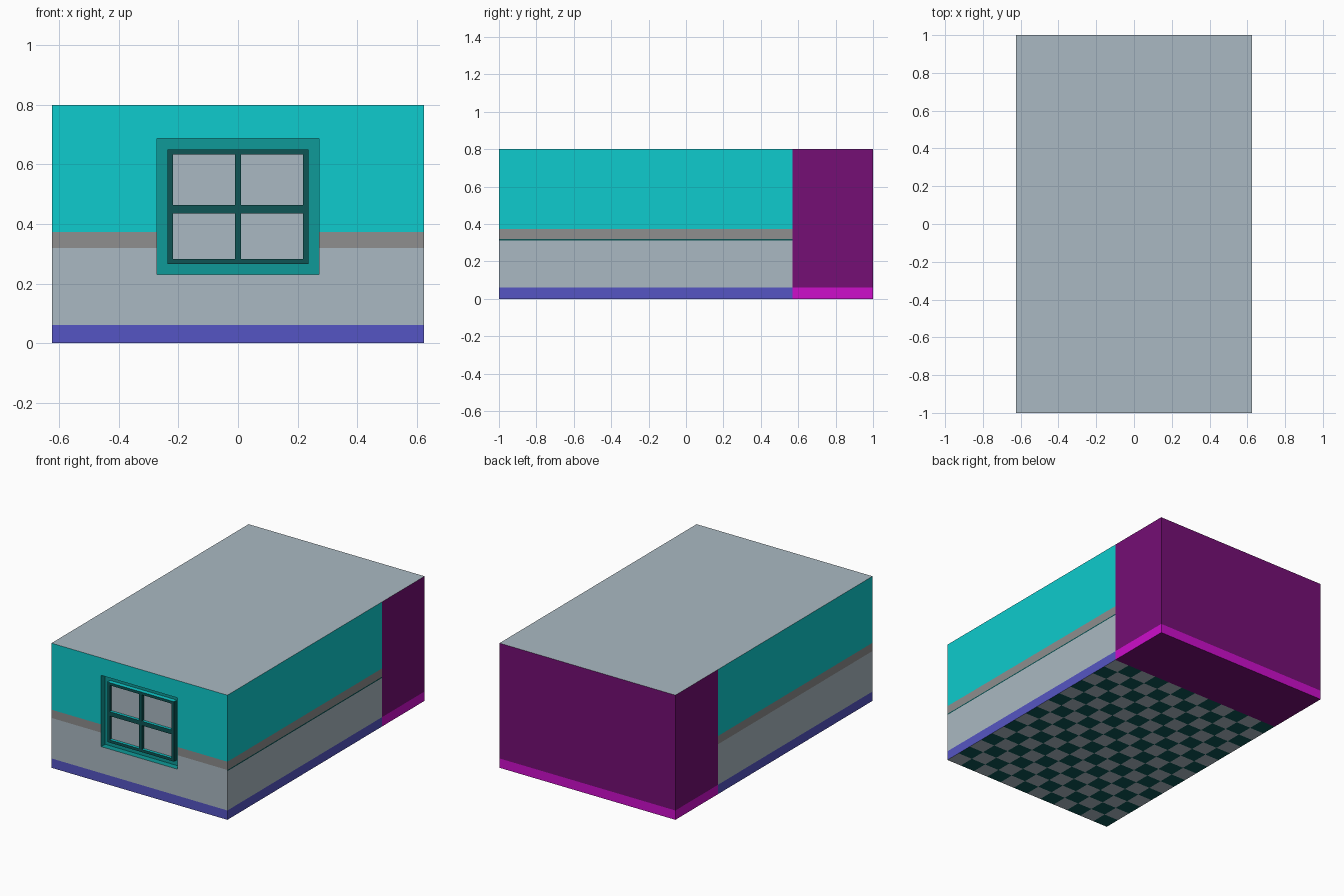
import bpy, bmesh
from mathutils import Vector, Matrix

if "Cube" in bpy.data.objects:
    bpy.data.objects.remove(bpy.data.objects["Cube"])

W, L, H = 0.625, 1.0, 0.8          # half width, half length, height
SPLIT = 0.57                       # y where the purple room begins
HX, HZ0, HZ1 = 0.272, 0.23, 0.688  # window opening
DEPTH = 0.04                       # depth of the window recess


def mat(name, r, g, b):
    m = bpy.data.materials.new(name)
    lin = lambda v: ((v / 255 + 0.055) / 1.055) ** 2.4 if v > 10 else v / 255 / 12.92
    m.diffuse_color = (lin(r), lin(g), lin(b), 1)
    m.use_nodes = True
    m.node_tree.nodes["Principled BSDF"].inputs["Base Color"].default_value = m.diffuse_color
    return m


CYAN = mat("cyan", 14, 203, 205)
TEAL = mat("mid teal", 14, 154, 152)
DARK = mat("dark teal", 14, 85, 85)
PALE = mat("pale grey", 170, 185, 194)
GREY = mat("mid grey", 142, 142, 142)
BLUE = mat("blue", 85, 85, 195)
PURPLE = mat("purple", 117, 14, 117)
MAGENTA = mat("magenta", 205, 14, 203)


def finish(name, bm, mats, rule=None):
    bm.normal_update()
    if rule:
        for f in bm.faces:
            f.material_index = mats.index(rule(f.calc_center_median(), f.normal))
    me = bpy.data.meshes.new(name)
    bm.to_mesh(me)
    bm.free()
    for m in mats:
        me.materials.append(m)
    ob = bpy.data.objects.new(name, me)
    bpy.context.collection.objects.link(ob)
    return ob


def add_box(bm, x0, x1, y0, y1, z0, z1):
    m = Matrix.Translation(((x0 + x1) / 2, (y0 + y1) / 2, (z0 + z1) / 2))
    m = m @ Matrix.Diagonal((x1 - x0, y1 - y0, z1 - z0, 1))
    bmesh.ops.create_cube(bm, size=1, matrix=m)


# Walls and ceiling: one box cut along the colour bands and the window edges
bm = bmesh.new()
add_box(bm, -W, W, -L, L, 0, H)
cuts = [((0, 0, z), (0, 0, 1)) for z in (0.06, HZ0, 0.312, 0.32, 0.373, HZ1)]
cuts += [((x, 0, 0), (1, 0, 0)) for x in (-HX, HX)] + [((0, SPLIT, 0), (0, 1, 0))]
for co, no in cuts:
    bmesh.ops.bisect_plane(bm, geom=bm.verts[:] + bm.edges[:] + bm.faces[:],
                           plane_co=Vector(co), plane_no=Vector(no))
gone = []
for f in bm.faces:
    c = f.calc_center_median()
    opening = f.normal.y < -0.5 and abs(c.x) < HX and HZ0 < c.z < HZ1
    if opening or f.normal.z < -0.5:
        gone.append(f)
bmesh.ops.delete(bm, geom=gone, context='FACES')


def wall_rule(c, n):
    if n.z > 0.5:
        return PALE
    if c.y > SPLIT:
        return MAGENTA if c.z < 0.06 else PURPLE
    if c.z < 0.06:
        return BLUE
    if c.z < 0.312:
        return PALE
    if c.z < 0.32:
        return DARK if n.x > 0.5 else PALE
    return GREY if c.z < 0.373 else CYAN


finish("walls_and_ceiling", bm,
       [CYAN, PALE, GREY, BLUE, DARK, PURPLE, MAGENTA], wall_rule)

# Chequered floor
NX, NY = 12, 15
bm = bmesh.new()
bmesh.ops.create_grid(bm, x_segments=NX, y_segments=NY, size=1,
                      matrix=Matrix.Translation((0, (SPLIT - L) / 2, 0))
                      @ Matrix.Diagonal((W, (SPLIT + L) / 2, 1, 1)))
bmesh.ops.reverse_faces(bm, faces=bm.faces[:])


def checker(c, n):
    i = int((c.x + W) / (2 * W) * NX)
    j = int((c.y + L) / (SPLIT + L) * NY)
    return DARK if (i + j) % 2 == 0 else PALE


finish("chequered_floor", bm, [DARK, PALE], checker)

# Plain floor of the purple room
bm = bmesh.new()
bmesh.ops.create_grid(bm, x_segments=1, y_segments=1, size=1,
                      matrix=Matrix.Translation((0, (SPLIT + L) / 2, 0))
                      @ Matrix.Diagonal((W, (L - SPLIT) / 2, 1, 1)))
bmesh.ops.reverse_faces(bm, faces=bm.faces[:])
finish("purple_floor", bm, [PURPLE])

# Window recess: open-fronted box behind the wall
bm = bmesh.new()
add_box(bm, -HX, HX, -L, -L + DEPTH, HZ0, HZ1)
bm.normal_update()
bmesh.ops.delete(bm, geom=[f for f in bm.faces if f.normal.y < -0.5], context='FACES')
bmesh.ops.reverse_faces(bm, faces=bm.faces[:])
finish("window_recess", bm, [TEAL])

# Window frame: dark front, cyan upper edges
FX, PX, BX = 0.237, 0.218, 0.01
rows = [(0.283, 0.436), (0.464, 0.633)]
YF, YB = -L + 0.012, -L + DEPTH
bm = bmesh.new()
for z0, z1 in ((0.265, rows[0][0]), (rows[0][1], rows[1][0]), (rows[1][1], 0.65)):
    add_box(bm, -FX, FX, YF, YB, z0, z1)
for z0, z1 in rows:
    for x0, x1 in ((-FX, -PX), (-BX, BX), (PX, FX)):
        add_box(bm, x0, x1, YF, YB, z0, z1)
finish("window_frame", bm, [DARK, CYAN], lambda c, n: CYAN if n.z > 0.5 else DARK)

# Four glass panes set back in the frame
bm = bmesh.new()
for z0, z1 in rows:
    for x0, x1 in ((-PX, -BX), (BX, PX)):
        add_box(bm, x0, x1, -L + 0.03, -L + 0.038, z0, z1)
finish("window_panes", bm, [PALE])
